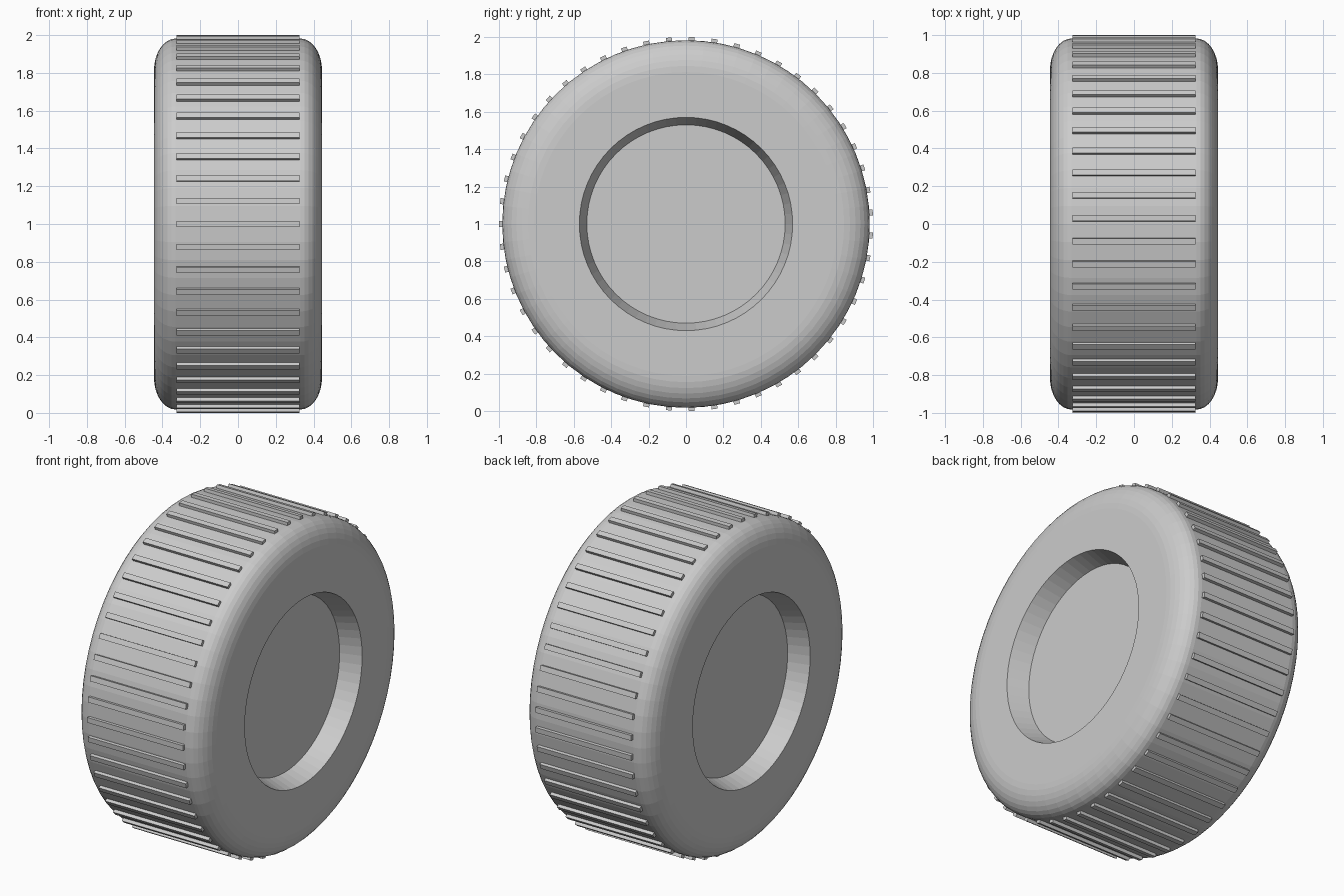
import bpy, bmesh
from math import sin, cos, pi
from mathutils import Matrix, Vector

cube = bpy.data.objects.get("Cube")
if cube:
    bpy.data.objects.remove(cube)

SEGMENTS = 64
RIBS = 51
HALF_WIDTH = 0.445
RADIUS = 0.982
CENTRE = (0, 0, 1)

# Single grey material
grey = bpy.data.materials.new("rubber grey")
grey.use_nodes = True
colour = (0.6, 0.6, 0.6, 1)
grey.diffuse_color = colour
grey.node_tree.nodes["Principled BSDF"].inputs["Base Color"].default_value = colour


def add_object(name, bm):
    bmesh.ops.recalc_face_normals(bm, faces=bm.faces)
    mesh = bpy.data.meshes.new(name)
    bm.to_mesh(mesh)
    bm.free()
    mesh.materials.append(grey)
    obj = bpy.data.objects.new(name, mesh)
    obj.location = CENTRE
    bpy.context.collection.objects.link(obj)
    return obj


# Wheel body: half profile (x, radius) from recess floor to rounded shoulder
shoulder_w, shoulder_h, steps = 0.115, 0.17, 8
half = [(HALF_WIDTH - 0.125, 0.53), (HALF_WIDTH, 0.57)]
for i in range(steps + 1):
    a = pi / 2 * i / steps
    half.append((HALF_WIDTH - shoulder_w * (1 - cos(a)),
                 RADIUS - shoulder_h * (1 - sin(a))))
profile = half + [(-x, r) for x, r in reversed(half)]

bm = bmesh.new()
rings = []
for x, r in profile:
    angles = [2 * pi * k / SEGMENTS for k in range(SEGMENTS)]
    rings.append([bm.verts.new((x, r * cos(a), r * sin(a))) for a in angles])
for ring, nxt in zip(rings, rings[1:]):
    for k in range(SEGMENTS):
        j = (k + 1) % SEGMENTS
        bm.faces.new((ring[k], ring[j], nxt[j], nxt[k]))
# Recess floors
bm.faces.new(rings[0])
bm.faces.new(rings[-1])
add_object("wheel_body", bm)

# Tread ribs: thin bars spaced evenly around the rim, one at the very front
bm = bmesh.new()
for k in range(RIBS):
    turn = Matrix.Rotation(2 * pi * k / RIBS, 4, 'X')
    place = Matrix.Translation(Vector((0, -0.98, 0)))
    size = Matrix.Diagonal((0.65, 0.04, 0.032, 1))
    bmesh.ops.create_cube(bm, size=1, matrix=turn @ place @ size)
add_object("tread_ribs", bm)
